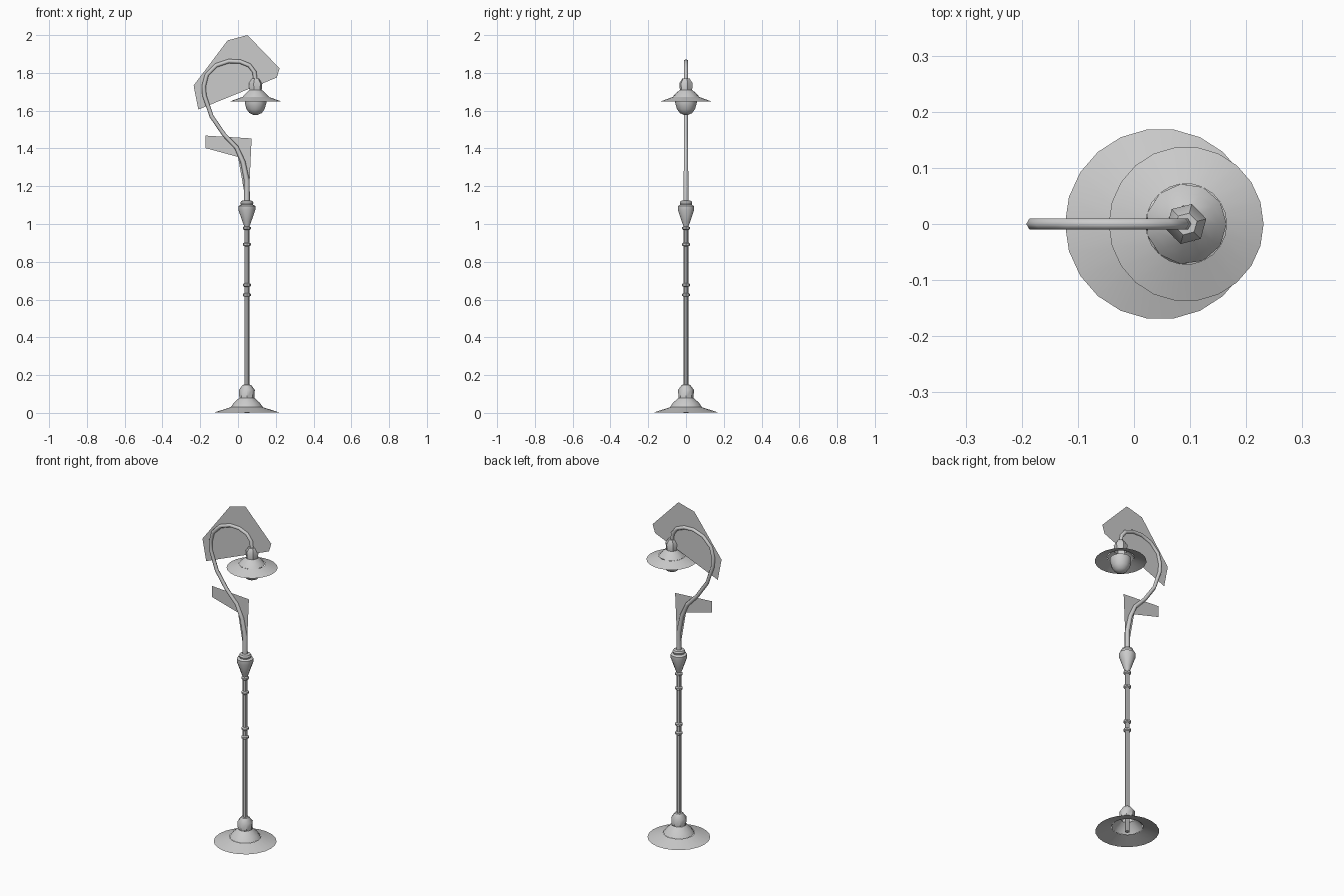
import bpy, bmesh
from math import sin, cos, pi, radians
from mathutils import Vector

cube = bpy.data.objects.get("Cube")
if cube:
    bpy.data.objects.remove(cube)

metal = bpy.data.materials.new("grey metal")
metal.use_nodes = True
GREY = (0.6, 0.6, 0.6, 1)
metal.diffuse_color = GREY
metal.node_tree.nodes["Principled BSDF"].inputs["Base Color"].default_value = GREY

POLE_X, LAMP_X = 0.047, 0.093


def finish(name, bm, smooth=40):
    mesh = bpy.data.meshes.new(name)
    bm.to_mesh(mesh)
    bm.free()
    mesh.materials.append(metal)
    obj = bpy.data.objects.new(name, mesh)
    bpy.context.collection.objects.link(obj)
    if smooth:
        bpy.ops.object.select_all(action='DESELECT')
        obj.select_set(True)
        bpy.context.view_layer.objects.active = obj
        bpy.ops.object.shade_smooth_by_angle(angle=radians(smooth))
    return obj


def skin(bm, rings):
    for a, b in zip(rings, rings[1:]):
        n = len(a)
        for i in range(n):
            j = (i + 1) % n
            bm.faces.new((a[i], a[j], b[j], b[i]))


def lathe(name, x, profile, sides, turn=0, cap_top=False, cap_bottom=False, smooth=40):
    """Revolve (radius, height) points, listed bottom to top."""
    bm = bmesh.new()
    rings = [[bm.verts.new((x + r * cos(turn + 2 * pi * i / sides),
                            r * sin(turn + 2 * pi * i / sides), z))
              for i in range(sides)] for r, z in profile]
    skin(bm, rings)
    if cap_top:
        bm.faces.new(rings[-1])
    if cap_bottom:
        bm.faces.new(rings[0][::-1])
    return finish(name, bm, smooth)


def panel(name, outline):
    bm = bmesh.new()
    bm.faces.new([bm.verts.new((x, 0, z)) for x, z in outline])
    return finish(name, bm, 0)


# Base: open flared foot, dome and collar
lathe("base_foot", POLE_X, [(0.17, 0.003), (0.085, 0.03)], 22)
lathe("base_dome", POLE_X, [(0.085, 0.03), (0.07, 0.052), (0.04, 0.08)], 12)
lathe("base_collar", POLE_X, [(0.04, 0.08), (0.042, 0.122), (0.022, 0.148), (0.013, 0.15)], 8)

# Pole with its rings
lathe("pole", POLE_X, [(0.013, 0), (0.013, 1.02)], 8, cap_bottom=True)
for i, z in enumerate((0.625, 0.677, 0.892, 0.978)):
    lathe(f"pole_ring_{i + 1}", POLE_X,
          [(0.013, z - 0.01), (0.021, z - 0.005), (0.021, z + 0.005), (0.013, z + 0.01)], 8)
lathe("pole_vase", POLE_X,
      [(0.013, 0.985), (0.024, 1.015), (0.045, 1.075), (0.045, 1.095), (0.032, 1.102),
       (0.035, 1.112), (0.03, 1.122), (0.015, 1.125)], 10, cap_top=True)

# Curved arm: hexagonal tube swept along a path in the y = 0 plane
path = [(0.047, 1.11), (0.047, 1.23), (0.026, 1.33), (-0.008, 1.405), (-0.075, 1.475),
        (-0.14, 1.57), (-0.178, 1.68), (-0.181, 1.73), (-0.165, 1.79), (-0.115, 1.84),
        (-0.05, 1.862), (0.01, 1.86), (0.06, 1.84), (0.087, 1.805), (0.093, 1.75)]
points = [Vector((x, 0, z)) for x, z in path]
bm = bmesh.new()
rings = []
for i, p in enumerate(points):
    along = (points[min(i + 1, len(points) - 1)] - points[max(i - 1, 0)]).normalized()
    side = Vector((0, 1, 0)).cross(along)
    r = max(0.011, 0.016 - 0.0015 * i)
    rings.append([bm.verts.new(p + r * (cos(k * pi / 3) * side + sin(k * pi / 3) * Vector((0, 1, 0))))
                  for k in range(6)])
skin(bm, rings)
bmesh.ops.recalc_face_normals(bm, faces=bm.faces)
finish("curved_arm", bm, 65)

# Lamp head: open shade, hexagonal neck and bulb
lathe("lamp_shade", LAMP_X, [(0.138, 1.648), (0.072, 1.672)], 22)
lathe("lamp_dome", LAMP_X, [(0.072, 1.672), (0.056, 1.69), (0.033, 1.71)], 11)
lathe("lamp_neck", LAMP_X, [(0.033, 1.705), (0.037, 1.745), (0.02, 1.77)], 6,
      turn=0.25, cap_top=True)
lathe("bulb", LAMP_X, [(0.012, 1.578), (0.032, 1.587), (0.048, 1.608), (0.057, 1.64),
                       (0.057, 1.662)], 12, cap_bottom=True)

# Thin flat panels along the arm
panel("upper_panel", [(-0.235, 1.733), (-0.055, 1.972), (0.05, 2.0), (0.22, 1.824),
                      (0.205, 1.775), (-0.21, 1.606)])
panel("lower_panel", [(-0.172, 1.402), (0.0, 1.355), (0.038, 1.14), (0.057, 1.13),
                      (0.072, 1.453), (-0.172, 1.468)])
